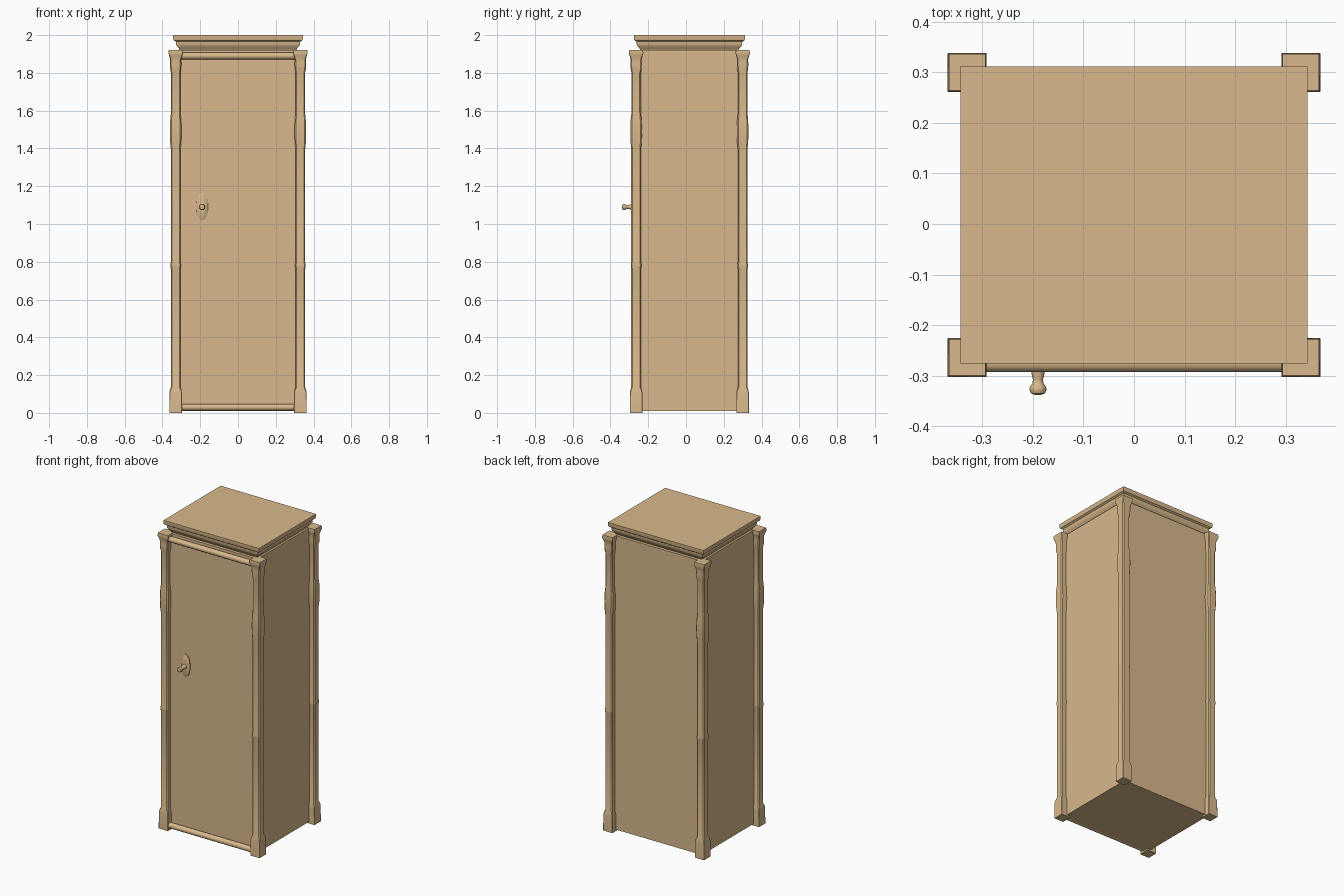
import bpy, bmesh, math
from mathutils import Matrix

if "Cube" in bpy.data.objects:
    bpy.data.objects.remove(bpy.data.objects["Cube"])

wood = bpy.data.materials.new("tan wood")
wood.diffuse_color = (0.69, 0.485, 0.262, 1)
wood.use_nodes = True
wood.node_tree.nodes["Principled BSDF"].inputs["Base Color"].default_value = wood.diffuse_color


def finish(name, bm, angle=35):
    bmesh.ops.recalc_face_normals(bm, faces=bm.faces)
    me = bpy.data.meshes.new(name)
    bm.to_mesh(me)
    bm.free()
    ob = bpy.data.objects.new(name, me)
    bpy.context.collection.objects.link(ob)
    me.materials.append(wood)
    bpy.ops.object.select_all(action='DESELECT')
    ob.select_set(True)
    bpy.context.view_layer.objects.active = ob
    bpy.ops.object.shade_smooth_by_angle(angle=math.radians(angle))
    return ob


def loft(name, rings, angle=35):
    """Skin a stack of equal-sized point rings and cap both ends."""
    bm = bmesh.new()
    vs = [[bm.verts.new(p) for p in r] for r in rings]
    n = len(vs[0])
    for a, b in zip(vs, vs[1:]):
        for i in range(n):
            j = (i + 1) % n
            bm.faces.new((a[i], a[j], b[j], b[i]))
    bm.faces.new(vs[0])
    bm.faces.new(vs[-1])
    return finish(name, bm, angle)


def rect(hx, hy, cy, z):
    return [(-hx, cy - hy, z), (hx, cy - hy, z), (hx, cy + hy, z), (-hx, cy + hy, z)]


def chamfered(cx, cy, h, c, z):
    k = h - c
    pts = [(-k, -h), (k, -h), (h, -k), (h, k), (k, h), (-k, h), (-h, k), (-h, -k)]
    return [(cx + x, cy + y, z) for x, y in pts]


def lathe_y(name, cx, cz, profile, sx=1, sz=1, n=24):
    """Round part turned about the front-back axis; profile is (radius, y)."""
    return loft(name, [[(cx + sx * r * math.cos(2 * math.pi * i / n), y,
                         cz + sz * r * math.sin(2 * math.pi * i / n)) for i in range(n)]
                       for r, y in profile])


# cabinet body
CY = 0.018
loft("cabinet_body", [rect(0.322, 0.279, CY, 0.01), rect(0.322, 0.279, CY, 1.92)])

# moulded cornice and flat top: (height, inset)
cornice = [(1.915, 0.036), (1.93, 0.03), (1.94, 0.02), (1.95, 0.015),
           (1.965, 0.014), (1.972, 0.003), (1.98, 0.0), (2.0, 0.0)]
loft("cornice", [rect(0.343 - d, 0.294 - d, CY, z) for z, d in cornice])

# corner posts: (height, half width, chamfer)
post = [(0, .033, .001), (.105, .033, .002), (.12, .031, .004), (.135, .026, .006),
        (.765, .026, .006), (.775, .028, .006), (.785, .028, .006), (.795, .026, .006),
        (1.40, .026, .006), (1.43, .029, .007), (1.49, .031, .008), (1.55, .029, .007),
        (1.59, .025, .006), (1.80, .025, .006), (1.82, .029, .006), (1.85, .030, .006),
        (1.87, .029, .005), (1.89, .034, .003), (1.905, .0385, .001), (1.922, .036, .001)]
for side, x in (("left", -0.33), ("right", 0.33)):
    for end, y in (("front", -0.264), ("back", 0.30)):
        loft(f"{end}_{side}_post", [chamfered(x, y, h, c, z) for z, h, c in post], 40)

# rounded rails above and below the door
for name, z in (("top_rail", 1.89), ("bottom_rail", 0.03)):
    bm = bmesh.new()
    bmesh.ops.create_cone(bm, cap_ends=True, segments=16, radius1=0.018, radius2=0.018,
                          depth=0.62, matrix=Matrix.Translation((0, -0.275, z))
                          @ Matrix.Rotation(math.pi / 2, 4, 'Y'))
    finish(name, bm)

# oval handle plate and turned knob
lathe_y("handle_plate", -0.19, 1.092,
        [(1, -0.255), (1, -0.267), (.8, -0.272), (.4, -0.275)], 0.031, 0.073)
lathe_y("door_knob", -0.19, 1.09,
        [(.015, -0.265), (.013, -0.295), (.010, -0.308), (.011, -0.316),
         (.016, -0.322), (.017, -0.328), (.014, -0.335), (.006, -0.338)])
